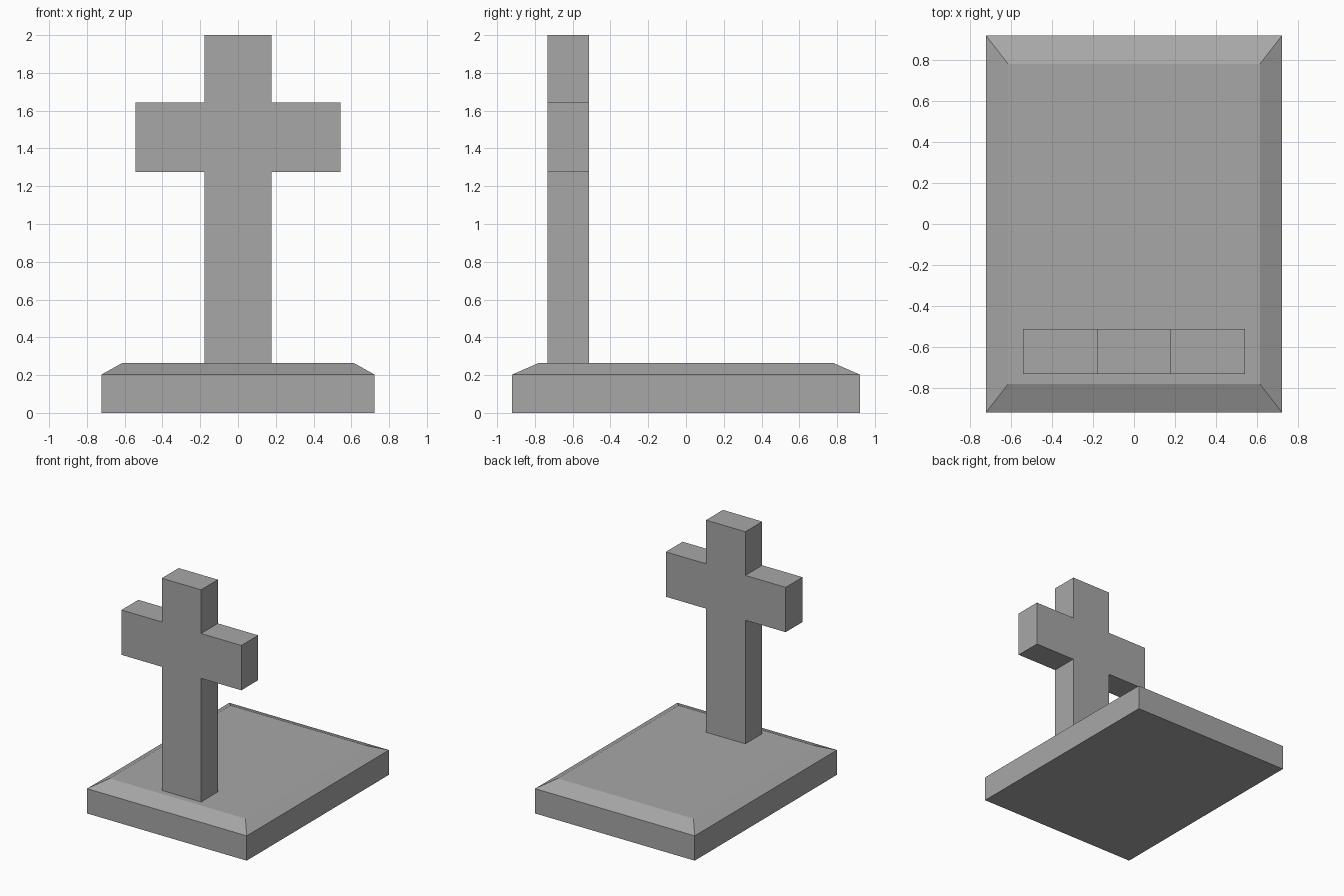
import bpy
import bmesh

cube = bpy.data.objects.get("Cube")
if cube:
    bpy.data.objects.remove(cube, do_unlink=True)

# Single stone colour
stone = bpy.data.materials.new("grey_stone")
stone.use_nodes = True
stone.diffuse_color = (0.39, 0.39, 0.39, 1)
stone.node_tree.nodes["Principled BSDF"].inputs["Base Color"].default_value = stone.diffuse_color


def finish(name, bm):
    bmesh.ops.recalc_face_normals(bm, faces=bm.faces)
    mesh = bpy.data.meshes.new(name)
    bm.to_mesh(mesh)
    bm.free()
    mesh.materials.append(stone)
    obj = bpy.data.objects.new(name, mesh)
    bpy.context.collection.objects.link(obj)
    return obj


# Base slab: rectangular rings stacked upwards, with a sloped upper edge
bm = bmesh.new()
rings = []
for half_x, half_y, z in [(0.723, 0.92, 0), (0.723, 0.92, 0.203), (0.615, 0.782, 0.263)]:
    corners = [(-half_x, -half_y), (half_x, -half_y), (half_x, half_y), (-half_x, half_y)]
    rings.append([bm.verts.new((x, y, z)) for x, y in corners])
for low, high in zip(rings, rings[1:]):
    for i in range(4):
        j = (i + 1) % 4
        bm.faces.new((low[i], low[j], high[j], high[i]))
bm.faces.new(rings[0][::-1])
bm.faces.new(rings[-1])
finish("base_slab", bm)

# Upright cross: half outline mirrored, then extruded to its thickness
front_y, back_y = -0.732, -0.514
half = [(0.178, 0.263), (0.178, 1.275), (0.543, 1.275),
        (0.543, 1.642), (0.178, 1.642), (0.178, 2.0)]
outline = half + [(-x, z) for x, z in reversed(half)]
bm = bmesh.new()
face = bm.faces.new([bm.verts.new((x, front_y, z)) for x, z in outline])
extruded = bmesh.ops.extrude_face_region(bm, geom=[face], use_keep_orig=True)
moved = [v for v in extruded["geom"] if isinstance(v, bmesh.types.BMVert)]
bmesh.ops.translate(bm, verts=moved, vec=(0, back_y - front_y, 0))
finish("stone_cross", bm)
